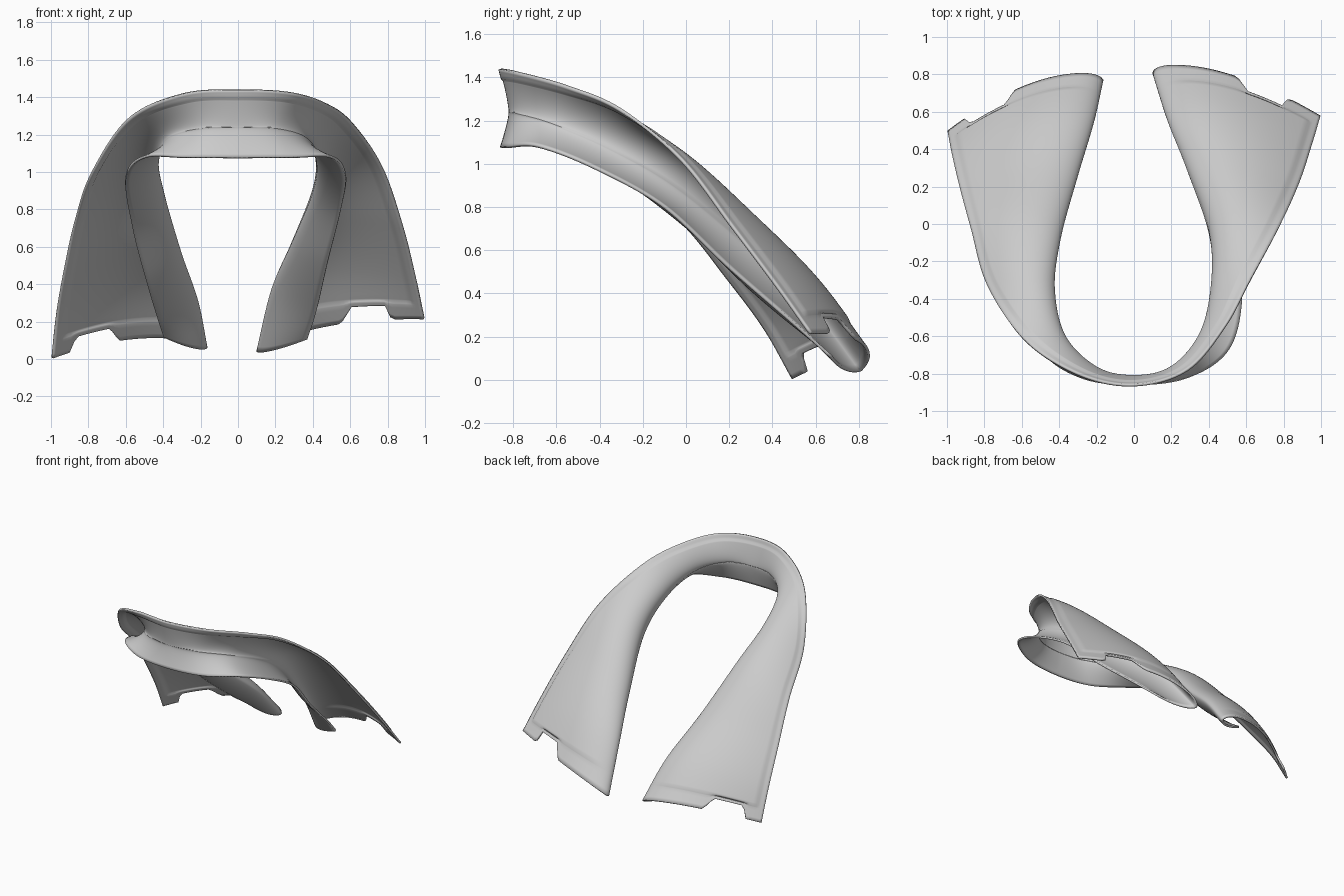
import bpy, bmesh, math
from mathutils import Vector

if "Cube" in bpy.data.objects:
    bpy.data.objects.remove(bpy.data.objects["Cube"])

# Matching stations from the left end, round the neck, to the right end
OUTER = [(-.995, .5, .01), (-.97, .37, .24), (-.93, .2, .47), (-.87, -.02, .74),
         (-.78, -.33, 1.0), (-.58, -.62, 1.29), (-.29, -.8, 1.42), (0, -.855, 1.44),
         (.28, -.775, 1.425), (.48, -.545, 1.36), (.615, -.3, 1.255), (.77, -.02, 1.025),
         (.88, .22, .71), (.95, .43, .43), (.995, .58, .22)]
FOLD = [(-.17, .77, .06), (-.22, .55, .31), (-.31, .25, .57), (-.4, -.08, .88),
        (-.43, -.35, 1.06), (-.37, -.61, 1.18), (-.2, -.775, 1.23), (0, -.815, 1.235),
        (.2, -.775, 1.23), (.36, -.61, 1.18), (.425, -.35, 1.07), (.41, -.05, .9),
        (.29, .3, .61), (.185, .56, .37), (.105, .81, .04)]
LOWER = [(-.395, .68, .12), (-.43, .54, .22), (-.49, .3, .42), (-.565, 0, .71),
         (-.6, -.36, .97), (-.5, -.67, 1.08), (-.28, -.82, 1.078), (0, -.855, 1.075),
         (.28, -.82, 1.078), (.5, -.68, 1.08), (.575, -.42, .98), (.55, -.1, .8),
         (.48, .2, .52), (.42, .5, .26), (.37, .67, .11)]
BULGE = [.185, .17, .15, .13, .11, .06, .025, .008, .025, .05, .08, .13, .16, .17, .17]
LAST = len(OUTER) - 1


def spline(pts, t):
    """Catmull-Rom value at station t."""
    i = max(0, min(int(t), LAST - 1))
    f = t - i
    b, c = Vector(pts[i]), Vector(pts[i + 1])
    a = Vector(pts[i - 1]) if i else 2 * b - c
    d = Vector(pts[i + 2]) if i + 2 <= LAST else 2 * c - b
    return .5 * (2 * b + (c - a) * f + (2 * a - 5 * b + 4 * c - d) * f * f
                 + (3 * b - a - 3 * c + d) * f ** 3)


def ramp(x, a, b):
    return max(0, min(1, (x - a) / (b - a)))


def roll(u):
    """Rounded swell, steep at the fold and zero at the free edge."""
    return u ** .6 * (1 - u) / .5


def frame(t):
    a, c, b = (spline(r, t) for r in (OUTER, FOLD, LOWER))
    lo, hi = max(0, t - .1), min(LAST, t + .1)
    tan = (spline(FOLD, hi) - spline(FOLD, lo)).normalized()
    return a, c, b, tan


def flap_point(t, u, hem):
    # Notch cut into the end hem
    end = min(t, LAST - t)
    if t > LAST / 2:
        notch = ramp(u, .49, .55) * (1 - ramp(u, .77, .80))
    else:
        notch = ramp(u, .53, .59) * (1 - ramp(u, .84, .87))
    shift = .32 * notch * (1 - ramp(end, 0, .42))
    t += shift if t < LAST / 2 else -shift
    a, c, b, tan = frame(t)
    n = (a - c).cross(tan).normalized()
    height = spline([(v, 0, 0) for v in BULGE], t).x * roll(u)
    # Slightly thinner hem along the end and outer edge
    end_hem = (1 - ramp(end, .36, .44)) * min(1, u * 6)
    return c.lerp(a, u) + n * (height - .007 * max(hem, end_hem))


def stand_point(t, u):
    a, c, b, tan = frame(t)
    m = tan.cross(b - c).normalized()
    return c.lerp(b, u) + m * (.006 + .036 * min(1, abs(t - 7) / 4)) * roll(u)


# Section columns: stand edge -> fold -> flap -> outer hem
NS, NF = 14, 44
rows = sorted({LAST * i / 150 for i in range(151)} | {.36, .44, LAST - .36, LAST - .44})
bm = bmesh.new()
grid = []
for t in rows:
    a, c, b, _ = frame(t)
    edge = 1 - .055 / max((a - c).length, .2)
    line = [stand_point(t, (1 - j / NS) ** 1.7) for j in range(NS)]
    line += [flap_point(t, edge * (j / NF) ** 1.4, 0) for j in range(NF + 1)]
    line += [flap_point(t, edge + (1 - edge) * k, 1) for k in (.2, .5, .75, 1)]
    grid.append([bm.verts.new(p) for p in line])
for r0, r1 in zip(grid, grid[1:]):
    for j in range(len(r0) - 1):
        bm.faces.new((r0[j], r0[j + 1], r1[j + 1], r1[j]))
bmesh.ops.recalc_face_normals(bm, faces=bm.faces)

mesh = bpy.data.meshes.new("folded_collar")
bm.to_mesh(mesh)
bm.free()
collar = bpy.data.objects.new("folded_collar", mesh)
bpy.context.collection.objects.link(collar)

# Plain grey cloth
cloth = bpy.data.materials.new("grey_cloth")
cloth.diffuse_color = (.6, .6, .6, 1)
cloth.use_nodes = True
cloth.node_tree.nodes["Principled BSDF"].inputs["Base Color"].default_value = cloth.diffuse_color
mesh.materials.append(cloth)

# Cloth thickness
solid = collar.modifiers.new("thickness", 'SOLIDIFY')
solid.thickness = .014
solid.offset = 0

bpy.context.view_layer.objects.active = collar
collar.select_set(True)
bpy.ops.object.shade_smooth_by_angle(angle=math.radians(50))
